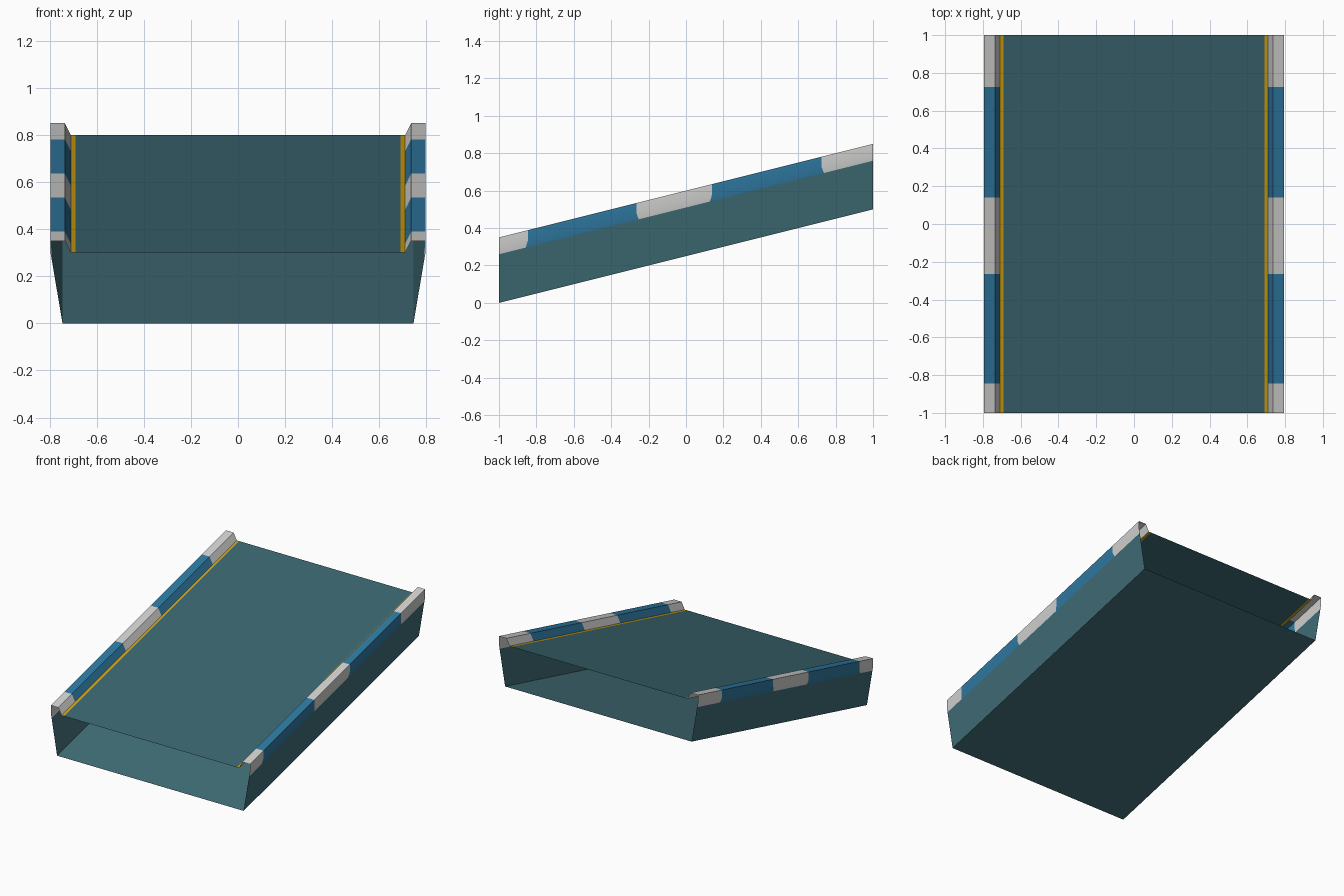
import bpy, bmesh, math

if "Cube" in bpy.data.objects:
    bpy.data.objects.remove(bpy.data.objects["Cube"])

RISE = 0.25  # slope of the ramp


def mat(name, rgb):
    m = bpy.data.materials.new(name)
    lin = [((c / 255 + 0.055) / 1.055) ** 2.4 if c > 10 else c / 255 / 12.92 for c in rgb]
    m.diffuse_color = (*lin, 1)
    m.use_nodes = True
    m.node_tree.nodes["Principled BSDF"].inputs["Base Color"].default_value = m.diffuse_color
    return m


BODY = mat("teal_body", (64, 109, 118))
DECK = mat("dark_teal_deck", (59, 101, 111))
BLUE = mat("blue", (47, 120, 160))
GREY = mat("light_grey", (208, 208, 207))
GOLD = mat("yellow_line", (208, 160, 14))


def sweep(name, profile, mats, ys=(-1, 1), shift=None, mirror=False):
    """Sweep an open x/z profile up the slope; sections cycle through mats."""
    bm = bmesh.new()
    rows = []
    for j, y in enumerate(ys):
        row = []
        for i, (x, z) in enumerate(profile):
            yy = y + (shift[j] if shift and i == 0 else 0)
            row.append(bm.verts.new((x, yy, z + RISE * (yy + 1))))
        rows.append(row)
    for j in range(len(ys) - 1):
        a, b = rows[j], rows[j + 1]
        for i in range(len(profile) - 1):
            f = bm.faces.new((a[i], b[i], b[i + 1], a[i + 1]))
            f.material_index = j % len(mats)
    if mirror:
        geo = bmesh.ops.duplicate(bm, geom=bm.verts[:] + bm.edges[:] + bm.faces[:])["geom"]
        for v in geo:
            if isinstance(v, bmesh.types.BMVert):
                v.co.x *= -1
        bmesh.ops.reverse_faces(bm, faces=[f for f in geo if isinstance(f, bmesh.types.BMFace)])
    me = bpy.data.meshes.new(name)
    bm.to_mesh(me)
    bm.free()
    for m in mats:
        me.materials.append(m)
    ob = bpy.data.objects.new(name, me)
    bpy.context.collection.objects.link(ob)
    bpy.context.view_layer.objects.active = ob
    ob.select_set(True)
    bpy.ops.object.shade_smooth_by_angle(angle=math.radians(35))
    ob.select_set(False)
    return ob


# open-ended hollow shell: bottom and leaning side walls
sweep("bottom", [(-0.745, 0), (0.745, 0)], [BODY])
sweep("side_walls", [(0.745, 0), (0.789, 0.26)], [BODY], mirror=True)

# road deck and edge lines
sweep("deck", [(0.69, 0.30), (-0.69, 0.30)], [DECK])
sweep("edge_lines", [(0.71, 0.30), (0.69, 0.30)], [GOLD], mirror=True)

# banded curbs, grey bands taper slightly at their lower edge
sweep("curbs",
      [(0.789, 0.26), (0.795, 0.295), (0.795, 0.35), (0.735, 0.35), (0.71, 0.30)],
      [GREY, BLUE],
      ys=(-1, -0.845, -0.265, 0.14, 0.725, 1),
      shift=(0, -0.012, 0.012, -0.012, 0.012, 0),
      mirror=True)

# flip any inward-facing sheets: bottom must face down, the deck and lines up
for ob in bpy.data.objects:
    want = {"bottom": (0, 0, -1), "deck": (0, 0, 1), "edge_lines": (0, 0, 1)}.get(ob.name)
    bm = bmesh.new()
    bm.from_mesh(ob.data)
    bad = []
    for f in bm.faces:
        f.normal_update()
        c = f.calc_center_median()
        if want:
            d = f.normal.z * want[2]
        else:
            side = 1 if c.x > 0 else -1
            # curb and wall faces point away from the curb core
            core = (0.765 * side, 0.30 + RISE * (c.y + 1)) if ob.name == "curbs" else (0, c.z)
            d = f.normal.x * (c.x - core[0]) + f.normal.z * (c.z - core[1])
        if d < 0:
            bad.append(f)
    bmesh.ops.reverse_faces(bm, faces=bad)
    bm.to_mesh(ob.data)
    bm.free()
